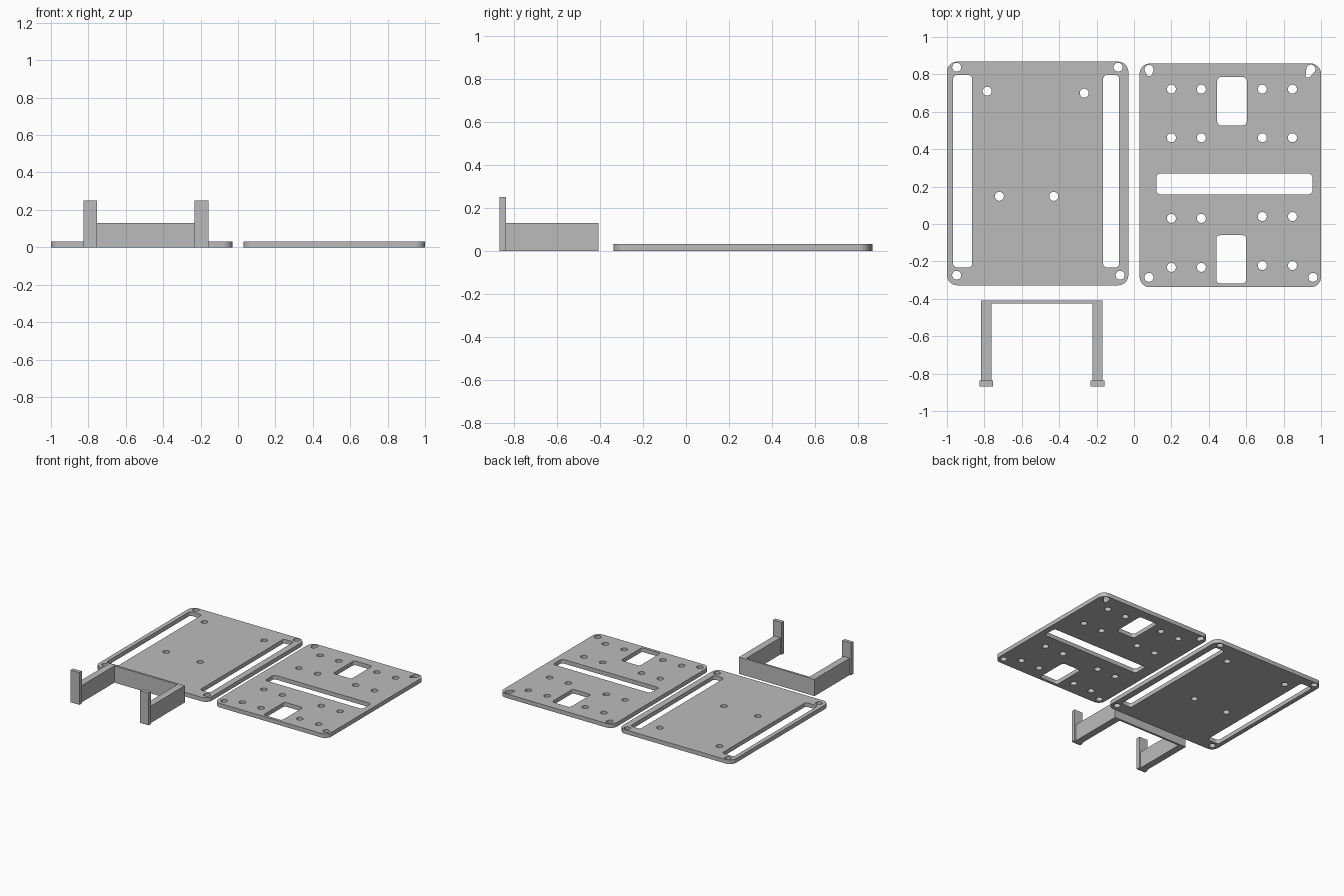
import bpy
from math import cos, sin, tau
from mathutils import Vector
from mathutils.geometry import convex_hull_2d

if "Cube" in bpy.data.objects:
    bpy.data.objects.remove(bpy.data.objects["Cube"])

THICK = 0.032

grey = bpy.data.materials.new("plain grey")
grey.use_nodes = True
colour = (0.5, 0.5, 0.5, 1)
grey.diffuse_color = colour
grey.node_tree.nodes["Principled BSDF"].inputs["Base Color"].default_value = colour


def hull(*circles):
    """Outline wrapped around circles given as (x, y, radius)."""
    pts = [Vector((x + r * cos(tau * i / 32), y + r * sin(tau * i / 32)))
           for x, y, r in circles for i in range(32)]
    return [pts[i] for i in convex_hull_2d(pts)]


def rounded(x0, x1, y0, y1, r):
    return hull(*[(x, y, r) for x in (x0 + r, x1 - r) for y in (y0 + r, y1 - r)])


def hole(x, y):
    return hull((x, y, 0.024))


def plate(name, outlines):
    """Flat plate from an outer outline followed by its openings."""
    curve = bpy.data.curves.new(name + " outline", "CURVE")
    curve.dimensions = "2D"
    curve.fill_mode = "BOTH"
    curve.extrude = THICK / 2
    for pts in outlines:
        spline = curve.splines.new("POLY")
        spline.points.add(len(pts) - 1)
        for p, co in zip(spline.points, pts):
            p.co = (co.x, co.y, 0, 1)
        spline.use_cyclic_u = True
    obj = bpy.data.objects.new(name, curve)
    bpy.context.collection.objects.link(obj)
    obj.location.z = THICK / 2
    bpy.ops.object.select_all(action="DESELECT")
    obj.select_set(True)
    bpy.context.view_layer.objects.active = obj
    bpy.ops.object.convert(target="MESH")
    obj = bpy.context.object
    obj.data.materials.clear()
    obj.data.materials.append(grey)
    bpy.ops.object.shade_smooth_by_angle()


def box(name, x0, x1, y0, y1, z1):
    bpy.ops.mesh.primitive_cube_add(size=1, location=((x0 + x1) / 2, (y0 + y1) / 2, z1 / 2))
    obj = bpy.context.object
    obj.name = name
    obj.scale = (x1 - x0, y1 - y0, z1)
    bpy.ops.object.transform_apply(location=False, rotation=False)
    obj.data.materials.append(grey)


# Plate with two long side slots
slotted = [rounded(-1, -0.03, -0.328, 0.868, 0.055),
           rounded(-0.967, -0.865, -0.232, 0.796, 0.02),
           rounded(-0.165, -0.079, -0.232, 0.796, 0.02)]
slotted += [hole(x, y) for x, y in (
    (-0.948, 0.838), (-0.085, 0.838), (-0.948, -0.274), (-0.074, -0.274),
    (-0.785, 0.71), (-0.266, 0.7), (-0.72, 0.148), (-0.429, 0.148))]
plate("slotted_plate", slotted)

# Plate with two windows, a cross slot and a grid of screw holes
drilled = [rounded(0.03, 1, -0.338, 0.858, 0.055),
           rounded(0.445, 0.603, 0.527, 0.785, 0.02),
           rounded(0.44, 0.6, -0.317, -0.06, 0.02),
           rounded(0.12, 0.954, 0.159, 0.269, 0.02)]
for x, lift in ((0.2, 0), (0.36, 0), (0.686, 0.01), (0.847, 0.01)):
    drilled += [hole(x, y) for y in (0.721, 0.461, 0.03 + lift, -0.232 + lift)]
drilled += [hole(0.08, -0.285), hole(0.957, -0.285),
            hull((0.08, 0.826, 0.024), (0.082, 0.806, 0.016)),
            hull((0.946, 0.828, 0.024), (0.931, 0.796, 0.014))]
plate("drilled_plate", drilled)

# U-shaped bracket with upright end posts
box("bracket_wall", -0.816, -0.169, -0.424, -0.408, 0.13)
for side, x in (("right", -0.79), ("left", -0.196)):
    box(side + "_bracket_arm", x - 0.027, x + 0.027, -0.84, -0.41, 0.13)
    box(side + "_bracket_post", x - 0.037, x + 0.037, -0.868, -0.838, 0.25)
